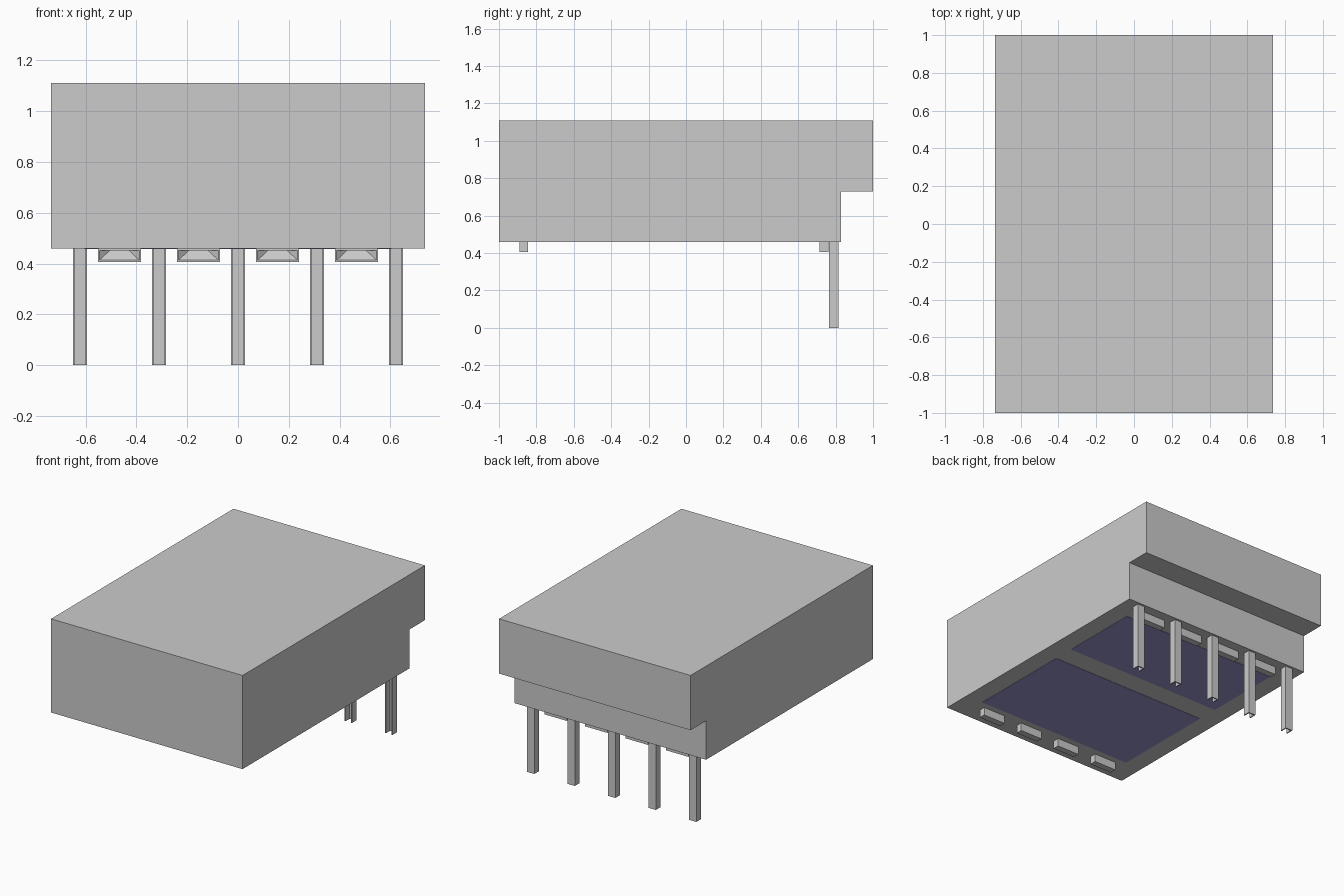
import bpy, bmesh

if "Cube" in bpy.data.objects:
    bpy.data.objects.remove(bpy.data.objects["Cube"])


def make_object(name, bm, color=None):
    bmesh.ops.recalc_face_normals(bm, faces=bm.faces[:])
    mesh = bpy.data.meshes.new(name)
    bm.to_mesh(mesh)
    bm.free()
    obj = bpy.data.objects.new(name, mesh)
    bpy.context.collection.objects.link(obj)
    if color:
        mat = bpy.data.materials.new(name + "_color")
        mat.diffuse_color = color
        mat.use_nodes = True
        mat.node_tree.nodes["Principled BSDF"].inputs["Base Color"].default_value = mat.diffuse_color
        mesh.materials.append(mat)
    return obj


def extrude_profile(name, points, offset, color=None):
    bm = bmesh.new()
    face = bm.faces.new([bm.verts.new(p) for p in points])
    ext = bmesh.ops.extrude_face_region(bm, geom=[face])
    verts = [g for g in ext["geom"] if isinstance(g, bmesh.types.BMVert)]
    bmesh.ops.translate(bm, verts=verts, vec=offset)
    return make_object(name, bm, color)


# Housing: stepped side profile swept across the width
W, BASE = 0.735, 0.46
side = [(-1, BASE), (0.83, BASE), (0.83, 0.73), (1, 0.73), (1, 1.11), (-1, 1.11)]
extrude_profile("housing", [(-W, y, z) for y, z in side], (2 * W, 0, 0))

# Dark panels set on the underside
for name, y0, y1 in (("front_panel", -0.80, -0.06), ("rear_panel", 0.09, 0.65)):
    corners = [(-0.605, y0), (0.605, y0), (0.605, y1), (-0.605, y1)]
    extrude_profile(name, [(x, y, BASE - 0.002) for x, y in corners],
                    (0, 0, 0.004), (0.33, 0.30, 0.62, 1))

# Pins: folded strips with a channel facing the front
PIN, WALL, Y0, Y1 = 0.028, 0.008, 0.765, 0.815
channel = [(-PIN, Y0), (-PIN, Y1), (PIN, Y1), (PIN, Y0), (PIN - WALL, Y0),
           (PIN - WALL, Y1 - WALL), (WALL - PIN, Y1 - WALL), (WALL - PIN, Y0)]
for i in range(5):
    cx = (i - 2) * 0.311
    extrude_profile(f"pin_{i + 1}", [(cx + x, y, 0) for x, y in channel],
                    (0, 0, BASE), (0.6, 0.6, 0.6, 1))


# Standoff feet: small blocks with a sloped pocket in the front face
def foot(name, cx, y0, y1):
    bm = bmesh.new()

    def ring(hx, z0, z1, y):
        return [bm.verts.new((cx + x, y, z)) for x, z in
                ((-hx, z0), (hx, z0), (hx, z1), (-hx, z1))]

    back, front, rim = (ring(0.085, 0.405, BASE, y1), ring(0.085, 0.405, BASE, y0),
                        ring(0.078, 0.413, 0.452, y0))
    for a, b in ((back, front), (front, rim)):
        for k in range(4):
            n = (k + 1) % 4
            bm.faces.new((a[k], a[n], b[n], b[k]))
    bm.faces.new(back)
    left, right = [bm.verts.new((cx + x, y1 - 0.01, 0.452)) for x in (-0.038, 0.038)]
    bm.faces.new((rim[0], rim[1], right, left))
    bm.faces.new((rim[1], rim[2], right))
    bm.faces.new((rim[2], rim[3], left, right))
    bm.faces.new((rim[3], rim[0], left))
    make_object(name, bm)


for row, y0, y1 in (("front", -0.89, -0.845), ("rear", 0.715, 0.762)):
    for i in range(4):
        foot(f"{row}_foot_{i + 1}", (i - 1.5) * 0.311, y0, y1)
